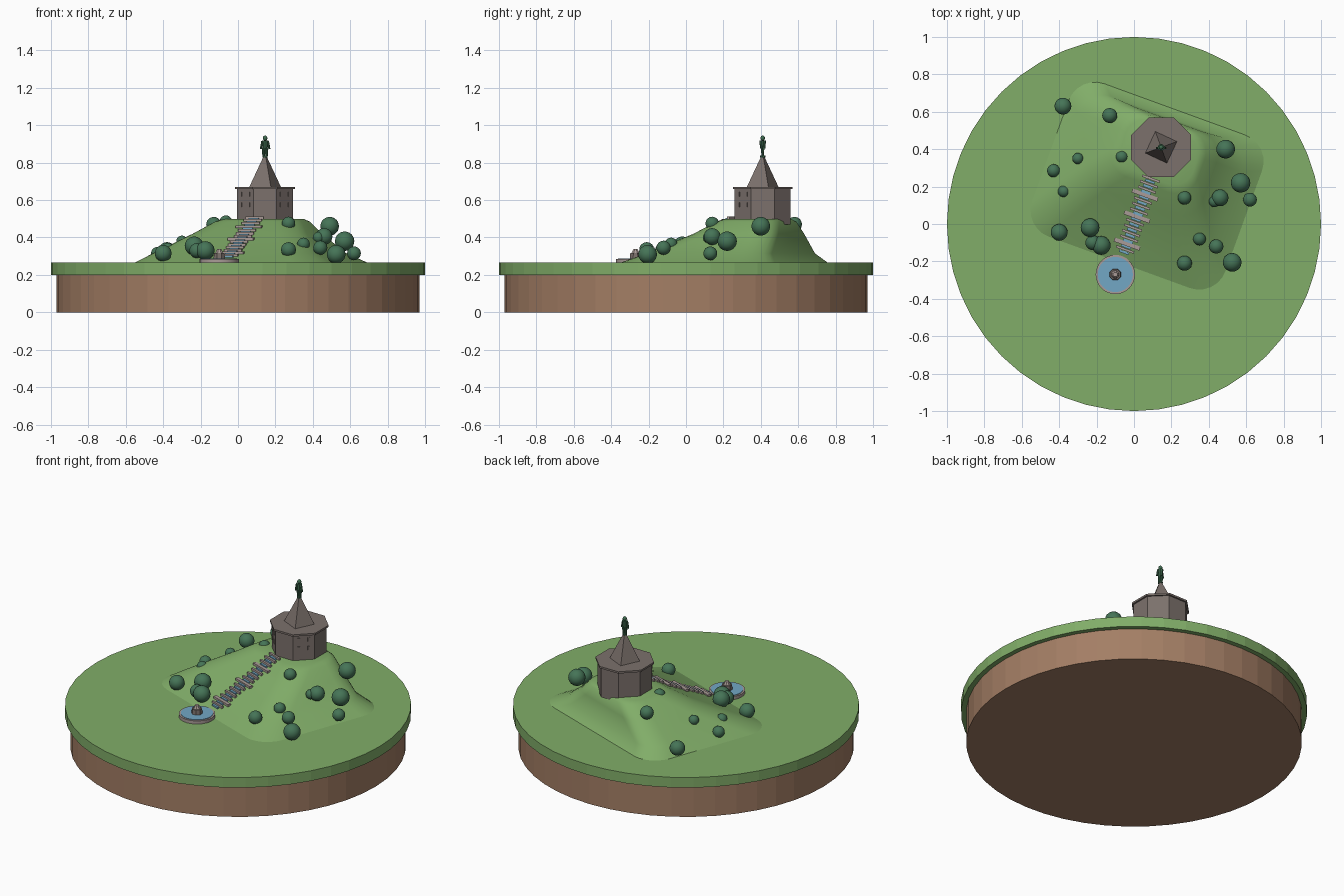
import bpy, bmesh
from math import pi, cos, sin, radians
from mathutils import Vector

old = bpy.data.objects.get("Cube")
if old:
    bpy.data.objects.remove(old, do_unlink=True)


def material(name, r, g, b):
    m = bpy.data.materials.new(name)
    m.use_nodes = True
    m.diffuse_color = (r, g, b, 1)
    m.node_tree.nodes["Principled BSDF"].inputs["Base Color"].default_value = (r, g, b, 1)
    return m


grass = material("grass green", 0.22, 0.42, 0.14)
soil = material("soil brown", 0.37, 0.21, 0.13)
stone = material("tower stone", 0.20, 0.165, 0.15)
pale = material("pale stone", 0.40, 0.33, 0.31)
water = material("water blue", 0.17, 0.39, 0.56)
leaf = material("leaf green", 0.06, 0.175, 0.095)
bronze = material("aged bronze", 0.05, 0.15, 0.08)


def finish(name, mat, smooth=None):
    ob = bpy.context.object
    ob.name = name
    ob.data.materials.append(mat)
    if smooth:
        bpy.ops.object.shade_smooth_by_angle(angle=radians(smooth))
    return ob


def cone(name, mat, x, y, z0, z1, r0, r1, sides, turn=0, smooth=None):
    bpy.ops.mesh.primitive_cone_add(vertices=sides, radius1=r0, radius2=r1, depth=z1 - z0,
                                    location=(x, y, (z0 + z1) / 2), rotation=(0, 0, turn))
    return finish(name, mat, smooth)


def box(name, mat, loc, size, turn=0):
    bpy.ops.mesh.primitive_cube_add(size=1, location=loc, rotation=(0, 0, turn))
    bpy.context.object.scale = size
    return finish(name, mat)


def ball(name, mat, loc, r, stretch=1):
    bpy.ops.mesh.primitive_ico_sphere_add(subdivisions=3, radius=r, location=loc)
    bpy.context.object.scale.z = stretch
    return finish(name, mat, 60)


# Round base
cone("soil_base", soil, 0, 0, 0, 0.2, 0.97, 0.97, 48)
cone("grass_disc", grass, 0, 0, 0.2, 0.265, 1, 1, 48)

# Hill: stacked rounded rectangles in a turned frame
TURN = radians(-20)


def world(u, v, z):
    return Vector((0.075 + u * cos(TURN) - v * sin(TURN), 0.2 + u * sin(TURN) + v * cos(TURN), z))


# height, left, right, front, back, corner radius
levels = [(0.262, -0.56, 0.55, -0.44, 0.44, 0.15),
          (0.315, -0.49, 0.44, -0.32, 0.385, 0.14),
          (0.42, -0.34, 0.30, -0.10, 0.375, 0.13),
          (0.485, -0.25, 0.235, 0.01, 0.36, 0.12),
          (0.50, -0.21, 0.20, 0.05, 0.34, 0.11)]


def rounded(z, l, r, f, b, rad, steps=6):
    pts = []
    corners = [(r - rad, b - rad), (l + rad, b - rad), (l + rad, f + rad), (r - rad, f + rad)]
    for q, (cu, cv) in enumerate(corners):
        for i in range(steps + 1):
            a = (q + i / steps) * pi / 2
            pts.append(world(cu + rad * cos(a), cv + rad * sin(a), z))
    return pts


bm = bmesh.new()
rings = [[bm.verts.new(p) for p in rounded(*lv)] for lv in levels]
for low, high in zip(rings, rings[1:]):
    n = len(low)
    for i in range(n):
        j = (i + 1) % n
        bm.faces.new((low[i], low[j], high[j], high[i]))
bm.faces.new(rings[-1])
mesh = bpy.data.meshes.new("hill")
bm.to_mesh(mesh)
bm.free()
hill = bpy.data.objects.new("hill", mesh)
bpy.context.collection.objects.link(hill)
mesh.materials.append(grass)
mesh.shade_smooth()


def slope(v):
    """Height of the front slope at depth v."""
    for a, b in zip(levels, levels[1:]):
        if a[3] <= v <= b[3]:
            return a[0] + (b[0] - a[0]) * (v - a[3]) / (b[3] - a[3])
    return levels[-1][0]


# Stairway with a cascade running down the middle
STEPS, PITCH = 14, 0.031
for i in range(STEPS):
    v = 0.045 - i * PITCH
    landing = i in (3, 7, 12)
    box(f"step_{i + 1}", pale, world(0, v, slope(v) + 0.006),
        (0.145 if landing else 0.10, 0.022 if landing else 0.013, 0.014), TURN)
    w = v - PITCH / 2
    box(f"cascade_{i + 1}", water, world(0, w, slope(w) + 0.006), (0.055, 0.013, 0.01), TURN)

# Fountain
FX, FY = -0.10, -0.27
cone("fountain_basin", pale, FX, FY, 0.262, 0.285, 0.105, 0.105, 32, smooth=40)
cone("fountain_water", water, FX, FY, 0.284, 0.288, 0.094, 0.094, 32)
cone("fountain_pedestal", stone, FX, FY, 0.28, 0.318, 0.034, 0.03, 8, pi / 8)
cone("fountain_cap", pale, FX, FY, 0.318, 0.338, 0.022, 0.012, 8, pi / 8)

# Octagonal tower
TX, TY = 0.145, 0.41
K = 1 / cos(pi / 8)
cone("tower_body", stone, TX, TY, 0.47, 0.66, 0.15 * K, 0.15 * K, 8, pi / 8)
cone("tower_cornice", stone, TX, TY, 0.658, 0.67, 0.16 * K, 0.16 * K, 8, pi / 8)
cone("tower_spire", stone, TX, TY, 0.67, 0.835, 0.09, 0.008, 4, radians(20))

# Small windows on the two front corner faces
for side, a in (("right", radians(-135)), ("left", radians(-45))):
    for s in (-0.03, 0.03):
        for z in (0.575, 0.63):
            loc = (TX + 0.151 * cos(a) - s * sin(a), TY + 0.151 * sin(a) + s * cos(a), z)
            box(f"window_{side}", stone, loc, (0.008, 0.014, 0.024), a)

# Standing figure on the spire
cone("figure_plinth", bronze, TX, TY, 0.828, 0.838, 0.014, 0.014, 8)
for s, side in ((1, "left"), (-1, "right")):
    cone(f"figure_{side}_leg", bronze, TX + s * 0.008, TY, 0.836, 0.882, 0.007, 0.009, 8)
    arm = cone(f"figure_{side}_arm", bronze, TX + s * 0.019, TY - 0.003, 0.872, 0.916, 0.005, 0.006, 8)
    arm.rotation_euler.y = -s * 0.2
cone("figure_torso", bronze, TX, TY, 0.876, 0.919, 0.014, 0.018, 10)
ball("figure_head", bronze, (TX, TY, 0.931), 0.012, 1.15)

# Round bushes
bushes = [(-.38, .63, .33, .045), (-.13, .58, .47, .04), (-.43, .285, .315, .035),
          (-.30, .35, .38, .03), (-.065, .36, .485, .033), (-.375, .175, .34, .032),
          (-.40, -.045, .315, .045), (-.235, -.02, .355, .05), (-.22, -.10, .33, .04),
          (-.175, -.115, .33, .05), (.49, .40, .46, .05), (.57, .22, .38, .052),
          (.62, .13, .315, .037), (.46, .14, .405, .045), (.43, .12, .40, .03),
          (.27, .14, .475, .036), (.35, -.08, .365, .034), (.44, -.12, .345, .038),
          (.27, -.21, .335, .04), (.525, -.205, .31, .05)]
for i, (x, y, z, r) in enumerate(bushes):
    ball(f"bush_{i + 1}", leaf, (x, y, z), r)
